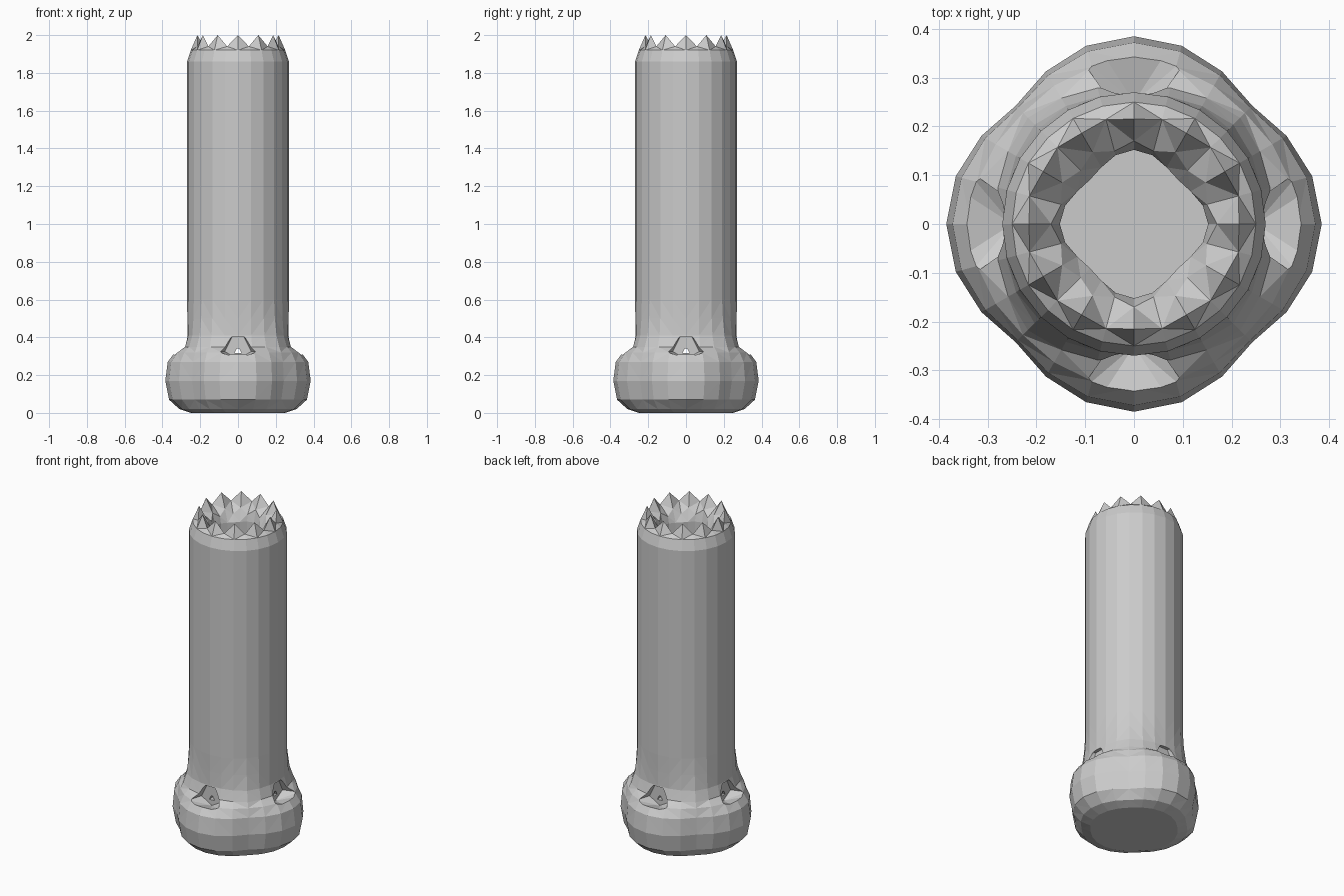
import bpy, bmesh
from math import sin, cos, pi
from mathutils import Matrix

if "Cube" in bpy.data.objects:
    bpy.data.objects.remove(bpy.data.objects["Cube"])

N = 24


def new_object(name, bm):
    bmesh.ops.recalc_face_normals(bm, faces=bm.faces[:])
    mesh = bpy.data.meshes.new(name)
    bm.to_mesh(mesh)
    bm.free()
    ob = bpy.data.objects.new(name, mesh)
    bpy.context.collection.objects.link(ob)
    return ob


# Profile: height, radius on the lobes, radius on the diagonals between them
outer = [(0.0, .25, .24), (.02, .31, .29), (.07, .365, .325), (.17, .385, .343),
         (.27, .372, .337), (.32, .335, .322), (.35, .285, .308), (.41, .268, .288),
         (.50, .268, .276), (.60, .27, .27), (1.86, .27, .27), (1.92, .25, .25)]

bm = bmesh.new()


def ring(points):
    return [bm.verts.new((r * cos(2 * pi * i / N), r * sin(2 * pi * i / N), z))
            for i, (r, z) in enumerate(points)]


rings = []
for z, lobe, diag in outer:
    pts = []
    for i in range(N):
        w = max(0, (1 + cos(8 * pi * i / N)) / 2) ** 0.6
        pts.append((diag + (lobe - diag) * w, z))
    rings.append(ring(pts))

# Jagged crown, inner rim and hollow bore
rings.append(ring([(.215, 2.0) if i % 2 == 0 else (.222, 1.94) for i in range(N)]))
rings.append(ring([(.17 if i % 2 == 0 else .155, 1.92 if i % 2 == 0 else 1.89)
                   for i in range(N)]))
bore = [.14 + .012 * cos(8 * pi * i / N) for i in range(N)]
rings.append(ring([(r, 1.85) for r in bore]))
rings.append(ring([(r, .06) for r in bore]))

for a, b in zip(rings, rings[1:]):
    for i in range(N):
        j = (i + 1) % N
        bm.faces.new((a[i], a[j], b[j], b[i]))
bm.faces.new(rings[0])
bm.faces.new(rings[-1])
bmesh.ops.triangulate(bm, faces=bm.faces[:])
post = new_object("post", bm)


# Four pockets above the lobes, each with a small opening to the bore
def cutter(name, points, angle):
    cb = bmesh.new()
    for p in points:
        cb.verts.new(p)
    bmesh.ops.convex_hull(cb, input=cb.verts[:])
    bmesh.ops.rotate(cb, verts=cb.verts[:], cent=(0, 0, 0),
                     matrix=Matrix.Rotation(angle, 3, 'Z'))
    ob = new_object(name, cb)
    ob.hide_render = True
    ob.hide_set(True)
    mod = post.modifiers.new(name, 'BOOLEAN')
    mod.operation = 'DIFFERENCE'
    mod.solver = 'EXACT'
    mod.object = ob


pocket = [(.335, -.1, .322), (.335, .1, .322), (.42, -.11, .33), (.42, .11, .33),
          (.25, -.07, .325), (.25, .07, .325), (.25, 0, .285),
          (.25, -.03, .405), (.25, .03, .405), (.42, -.03, .41), (.42, .03, .41)]
slit = [(r, s * hw, z) for r in (.11, .29) for s in (-1, 1)
        for hw, z in ((.018, .318), (.006, .342))]
for k in range(4):
    cutter(f"pocket_cutter_{k}", pocket, k * pi / 2)
    cutter(f"slit_cutter_{k}", slit, k * pi / 2)

# Bake the cuts and remove the cutters
dg = bpy.context.evaluated_depsgraph_get()
baked = bpy.data.meshes.new_from_object(post.evaluated_get(dg))
post.modifiers.clear()
post.data = baked
for ob in [o for o in bpy.data.objects if "cutter" in o.name]:
    bpy.data.objects.remove(ob)
